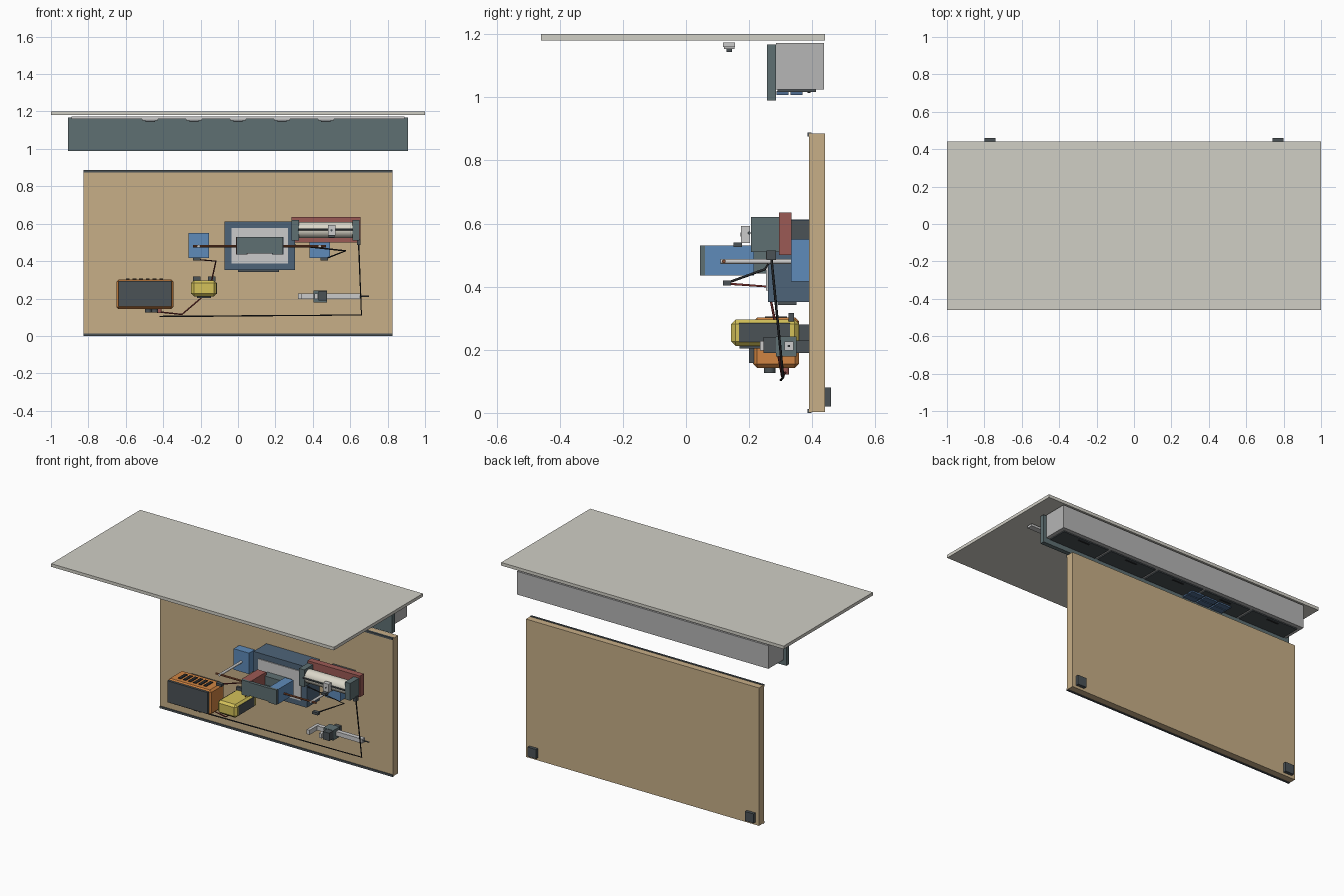
import bpy
from math import pi
from mathutils import Vector

if "Cube" in bpy.data.objects:
    bpy.data.objects.remove(bpy.data.objects["Cube"])

COLORS = {
    "top": "CFCDC4", "wood": "C6AD86", "slate": "5F6F72", "dark": "4C5357", "grey": "B4B4B4",
    "light": "C6C8CA", "navy": "4F6478", "blue": "5F8AB8", "key": "516E92", "red": "9A5A55",
    "orange": "CF8344", "yellow": "D2C05A", "cream": "DAD6C8", "rust": "8A5238",
    "wine": "7E3634", "black": "2C2E30",
}
MATS = {}


def mat(name):
    if name not in MATS:
        h = COLORS[name]
        rgb = [(int(h[i:i + 2], 16) / 255) ** 2.2 for i in (0, 2, 4)]
        MATS[name] = bpy.data.materials.new(name)
        MATS[name].diffuse_color = (*rgb, 1)
    return MATS[name]


def box(name, color, x, y, z, bevel=0, segments=1):
    """Box from (min, max) pairs, optionally chamfered."""
    bpy.ops.mesh.primitive_cube_add(size=1)
    o = bpy.context.object
    o.name = name
    o.location = [(a + b) / 2 for a, b in (x, y, z)]
    for v in o.data.vertices:
        v.co = Vector([c * (b - a) for c, (a, b) in zip(v.co, (x, y, z))])
    o.data.materials.append(mat(color))
    if bevel:
        m = o.modifiers.new("bevel", 'BEVEL')
        m.width, m.segments = bevel, segments
    return o


def rod(name, color, a, b, r, sides=16):
    """Cylinder between two points."""
    a, b = Vector(a), Vector(b)
    bpy.ops.mesh.primitive_cylinder_add(vertices=sides, radius=r, depth=(b - a).length,
                                        location=(a + b) / 2)
    o = bpy.context.object
    o.name = name
    o.rotation_euler = (b - a).to_track_quat('Z', 'Y').to_euler()
    o.data.materials.append(mat(color))
    bpy.ops.object.shade_smooth_by_angle()
    return o


def cable(name, color, pts, r=0.004):
    """Straight-segment cable swept along points."""
    cu = bpy.data.curves.new(name, 'CURVE')
    cu.dimensions = '3D'
    cu.bevel_depth, cu.bevel_resolution, cu.use_fill_caps = r, 1, True
    sp = cu.splines.new('POLY')
    sp.points.add(len(pts) - 1)
    for p, c in zip(sp.points, pts):
        p.co = (*c, 1)
    cu.materials.append(mat(color))
    o = bpy.data.objects.new(name, cu)
    bpy.context.collection.objects.link(o)


# Desk top
box("desk_top", "top", (-1, 1), (-.46, .44), (1.18, 1.2))

# Back board with edge trims and wall feet
box("back_board", "wood", (-.825, .825), (.39, .44), (.003, .885))
for n, z in (("lower", 0), ("upper", .875)):
    box(n + "_trim", "dark", (-.825, .825), (.385, .398), (z, z + .013))
for s in (-1, 1):
    box("wall_foot", "dark", (s * .77 - .03, s * .77 + .03), (.44, .46), (.02, .08))

# Housing under the desk with front valance
box("cable_housing", "grey", (-.89, .89), (.285, .438), (1.024, 1.172))
box("valance", "slate", (-.91, .91), (.257, .285), (.99, 1.168))
for i in range(5):
    x = (i - 2) * .35
    box("housing_hatch", "dark", (x - .165, x + .165), (.29, .412), (1.017, 1.024))
    box("hatch_pull", "black", (x - .04, x + .04), (.385, .395), (1.014, 1.017))
for i in range(3):
    for j in range(2):
        x, y = -.41 + i * .1, .287 + j * .044
        box("key_plate", "key", (x, x + .088), (y, y + .038), (1.008, 1.02))

# Light rail with five lamp pucks
box("light_rail", "light", (-.89, .89), (.118, .156), (1.16, 1.174))
for i in range(5):
    x = (i - 2) * .235
    box("lamp_base", "grey", (x - .042, x + .042), (.12, .154), (1.153, 1.162))
    box("lamp_lens", "dark", (x - .025, x + .025), (.128, .146), (1.144, 1.154))

# Orange power unit
box("power_case", "orange", (-.65, -.345), (.213, .358), (.143, .302), .012)
box("power_face", "dark", (-.64, -.355), (.2, .216), (.158, .295))
box("power_mount", "dark", (-.6, -.4), (.355, .39), (.23, .28))
for i in range(6):
    x = -.6 + i * .036
    box("vent_slot", "black", (x, x + .02), (.25, .32), (.3, .306))
for x in (-.48, -.445):
    rod("power_socket", "dark", (x, .265, .126), (x, .265, .146), .018)
rod("red_socket", "red", (-.42, .315, .122), (-.42, .315, .146), .012)

# Yellow pack with dark side panels and mounting tabs
box("yellow_pack", "yellow", (-.25, -.115), (.143, .358), (.212, .296), .014)
for x in (-.252, -.116):
    box("pack_side", "dark", (x, x + .003), (.168, .33), (.225, .285))
for x in (-.22, -.14):
    box("pack_tab", "dark", (x - .02, x + .02), (.325, .342), (.29, .317))
box("pack_base", "dark", (-.22, -.145), (.17, .3), (.204, .214))
box("pack_mount", "dark", (-.22, -.145), (.355, .39), (.23, .28))

# Wall plates with grey arms
for n, x in (("left", -.21), ("right", .437)):
    box(n + "_arm_plate", "blue", (x - .054, x + .054), (.333, .39), (.416, .55))
    rod(n + "_arm", "light", (x, .11, .48), (x, .335, .48), .008)
    box(n + "_arm_plug", "dark", (x - .03, x + .01) if x < 0 else (x + .005, x + .045),
        (.118, .142), (.404, .42))

# Framed panel
box("panel_frame", "navy", (-.073, .305), (.285, .39), (.352, .612))
for x in ((-.073, -.035), (.267, .305)):
    box("frame_side", "navy", x, (.26, .287), (.352, .612))
for z in ((.352, .39), (.574, .612)):
    box("frame_rail", "navy", (-.035, .267), (.26, .287), z)
box("panel_sheet", "light", (-.035, .267), (.254, .287), (.388, .576))
box("frame_tray", "dark", (.0, .22), (.29, .35), (.342, .353))

# Central holder: red and blue cheeks behind a dark front
box("left_cheek", "red", (-.012, .05), (.06, .215), (.435, .53))
box("right_cheek", "blue", (.182, .243), (.06, .215), (.435, .53))
box("holder_front", "slate", (.03, .2), (.045, .065), (.442, .528))
box("holder_back", "slate", (.03, .2), (.2, .255), (.442, .51))
box("holder_floor", "slate", (.04, .19), (.06, .21), (.442, .455))
for x in (-.008, .185):
    box("cheek_cap", "slate", (x, x + .055), (.045, .062), (.435, .53))
rod("left_link", "rust", (-.24, .12, .48), (0, .12, .48), .006, 8)
rod("right_link", "rust", (.235, .12, .48), (.47, .12, .48), .006, 8)

# Paper roller on red back plate
box("roller_plate", "red", (.285, .656), (.295, .335), (.5, .635))
for x in (.287, .612):
    box("roller_end", "slate", (x, x + .038), (.206, .296), (.51, .62))
box("roller_mount", "dark", (.4, .56), (.335, .39), (.55, .61))
rod("paper_roll", "cream", (.32, .25, .566), (.615, .25, .566), .042, 24)
rod("guide_bar", "dark", (.32, .2, .57), (.615, .2, .57), .005, 8)
box("roller_cutter", "light", (.48, .52), (.174, .202), (.538, .592))
rod("cutter_hole", "dark", (.5, .172, .565), (.5, .176, .565), .006, 8)
box("cutter_blade", "dark", (.485, .515), (.15, .178), (.525, .54))
box("roller_socket", "dark", (.635, .655), (.255, .285), (.485, .515))

# Sliding caliper
box("caliper_beam", "light", (.33, .66), (.312, .34), (.198, .226))
box("fixed_jaw", "light", (.322, .342), (.235, .34), (.198, .227))
box("caliper_slider", "slate", (.405, .475), (.285, .35), (.178, .242))
box("moving_jaw", "light", (.408, .428), (.235, .29), (.198, .227))
box("slider_grip", "dark", (.43, .475), (.245, .29), (.19, .24))
rod("depth_probe", "dark", (.655, .326, .212), (.7, .326, .212), .004, 8)
box("caliper_mount", "dark", (.42, .46), (.345, .39), (.19, .23))

# Cables
cable("red_cable", "wine", [(-.235, .125, .41), (-.118, .26, .4), (-.14, .28, .3),
                            (-.2, .29, .2), (-.3, .305, .115), (-.42, .315, .128)])
cable("arm_cable", "black", [(.46, .125, .41), (.575, .25, .455), (.28, .27, .487)])
cable("long_cable", "black", [(.645, .27, .495), (.66, .308, .112), (-.42, .3, .104)])

for m in bpy.data.materials:
    if m.users and not m.is_grease_pencil:
        m.use_nodes = True
        m.node_tree.nodes["Principled BSDF"].inputs["Base Color"].default_value = m.diffuse_color
